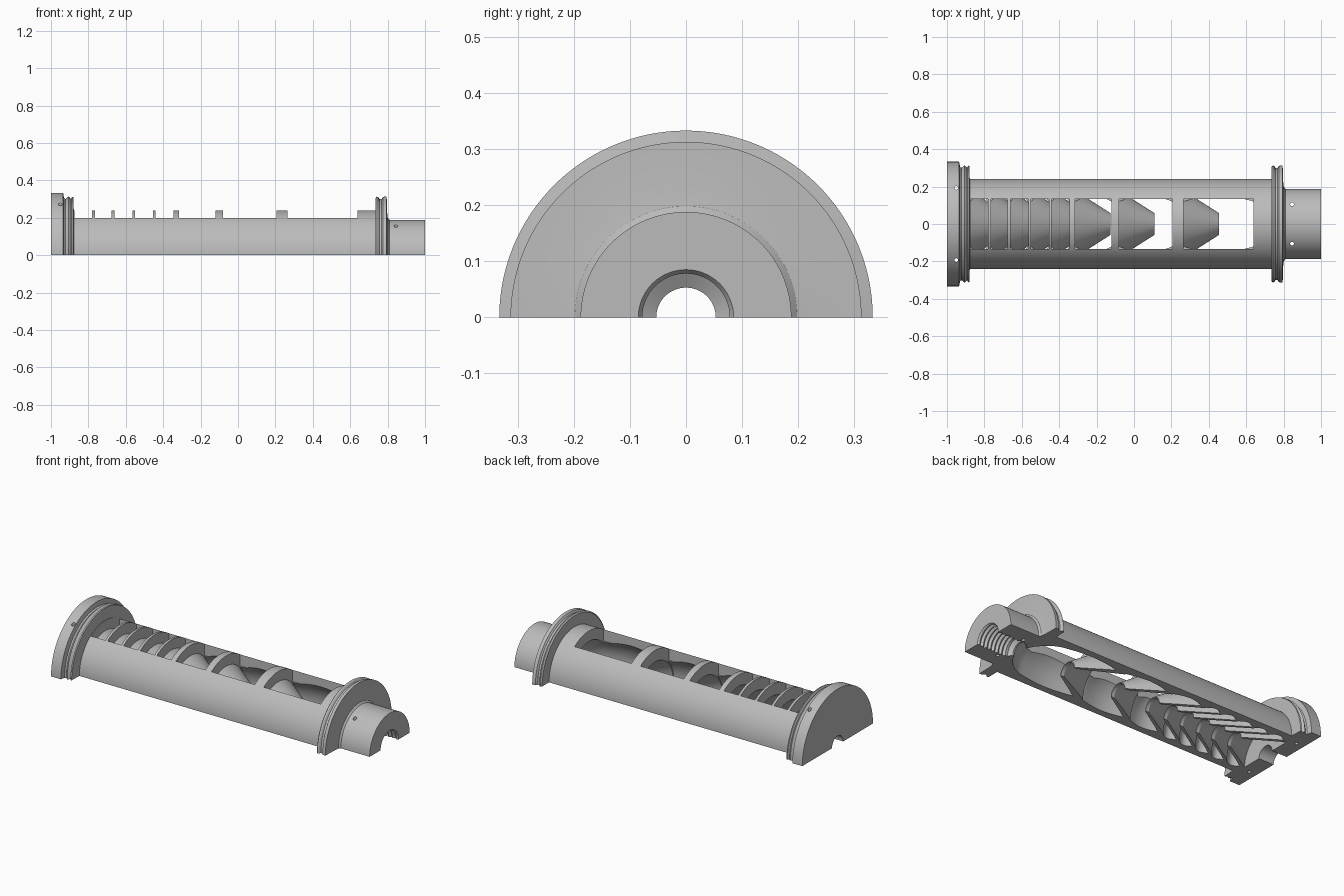
import bpy, bmesh, math

cube = bpy.data.objects.get("Cube")
if cube:
    bpy.data.objects.remove(cube, do_unlink=True)

grey = bpy.data.materials.new("light grey")
grey.use_nodes = True
grey.diffuse_color = (0.5, 0.5, 0.5, 1)
grey.node_tree.nodes["Principled BSDF"].inputs["Base Color"].default_value = (0.5, 0.5, 0.5, 1)

SEGMENTS = 72


def finish(name, bm):
    bmesh.ops.recalc_face_normals(bm, faces=bm.faces)
    mesh = bpy.data.meshes.new(name)
    bm.to_mesh(mesh)
    bm.free()
    mesh.materials.append(grey)
    obj = bpy.data.objects.new(name, mesh)
    bpy.context.collection.objects.link(obj)
    return obj


def select(obj):
    bpy.ops.object.select_all(action='DESELECT')
    obj.select_set(True)
    bpy.context.view_layer.objects.active = obj


def half_lathe(name, profile):
    """Sweep a closed (x, radius) outline half a turn around the x axis."""
    bm = bmesh.new()
    rings = []
    for i in range(SEGMENTS + 1):
        a = math.pi * i / SEGMENTS
        rings.append([bm.verts.new((x, r * math.cos(a), r * math.sin(a))) for x, r in profile])
    n = len(profile)
    for a, b in zip(rings, rings[1:]):
        for j in range(n):
            k = (j + 1) % n
            bm.faces.new((a[j], a[k], b[k], b[j]))
    bm.faces.new(rings[0])
    bm.faces.new(rings[-1])
    return finish(name, bm)


def cut(obj, cutter):
    mod = obj.modifiers.new("cut", 'BOOLEAN')
    mod.operation = 'DIFFERENCE'
    mod.solver = 'EXACT'
    mod.object = cutter
    select(obj)
    bpy.ops.object.modifier_apply(modifier=mod.name)
    bpy.data.objects.remove(cutter, do_unlink=True)


def box_cutter(x0, x1, half_width, z0, z1):
    bm = bmesh.new()
    bmesh.ops.create_cube(bm, size=1)
    for v in bm.verts:
        v.co = (x0 if v.co.x < 0 else x1, math.copysign(half_width, v.co.y),
                z0 if v.co.z < 0 else z1)
    return finish("window_cutter", bm)


def pin_cutter(x, y):
    bm = bmesh.new()
    bmesh.ops.create_cone(bm, cap_ends=True, segments=20, radius1=0.01, radius2=0.01, depth=1)
    bmesh.ops.translate(bm, verts=bm.verts, vec=(x, y, 0.2))
    return finish("pin_cutter", bm)


# Openings along the top, each above one chamber
windows = [(-0.875, -0.78), (-0.765, -0.675), (-0.66, -0.565), (-0.55, -0.455),
           (-0.44, -0.345), (-0.315, -0.12), (-0.08, 0.205), (0.265, 0.64)]

# Outer outline: end flange, grooved collars, tube and nozzle
outer = [(-1, 0.333), (-0.935, 0.333), (-0.93, 0.305), (-0.922, 0.3), (-0.915, 0.305),
         (-0.907, 0.313), (-0.9, 0.308), (-0.893, 0.3), (-0.887, 0.312), (-0.88, 0.31),
         (-0.878, 0.24), (0.735, 0.24), (0.735, 0.305), (0.742, 0.313), (0.75, 0.31),
         (0.757, 0.3), (0.768, 0.3), (0.775, 0.311), (0.785, 0.313), (0.795, 0.313),
         (0.797, 0.23), (0.801, 0.198), (0.81, 0.188), (1, 0.188)]

# Inner outline: threaded socket and rounded throat
inner = [(1, 0.085), (0.99, 0.078)]
PITCH = 0.025
for i in range(7):
    x = 0.985 - i * PITCH
    inner += [(x - 0.01, 0.09), (x - 0.02, 0.078)]
inner += [(0.8, 0.078), (0.785, 0.053), (0.775, 0.053), (0.755, 0.09), (0.72, 0.13), (0.68, 0.16)]

# Slightly barrelled chambers joined by ribs, then the small rear bore
RIB, BULGE, STEPS = 0.177, 0.023, 14
for x0, x1 in reversed(windows):
    for i in range(STEPS + 1):
        t = i / STEPS
        inner.append((x1 + (x0 - x1) * t, RIB + BULGE * math.sin(math.pi * t)))
inner += [(-0.9, RIB), (-0.9, 0.053), (-1, 0.053)]

body = half_lathe("tube_body", outer + inner)
for x0, x1 in windows:
    cut(body, box_cutter(x0, x1, 0.135, 0.13, 0.5))

# Vertical pin holes through flange and nozzle
for x, y in ((-0.95, 0.193), (0.845, 0.105)):
    for side in (-1, 1):
        cut(body, pin_cutter(x, y * side))

# Hollow cones, each seated on the rib before its window
parts = [body]
starts = [-0.9] + [w[1] for w in windows[:-1]]
for i, (start, (x, _)) in enumerate(zip(starts, windows)):
    parts.append(half_lathe(f"inner_cone_{i + 1}", [
        (start, RIB + 0.002), (x, RIB + 0.002), (x + 0.19, 0.058),
        (x + 0.19, 0.053), (x + 0.17, 0.053), (start, RIB - 0.006)]))

for part in parts:
    select(part)
    bpy.ops.object.shade_smooth_by_angle(angle=math.radians(25))
